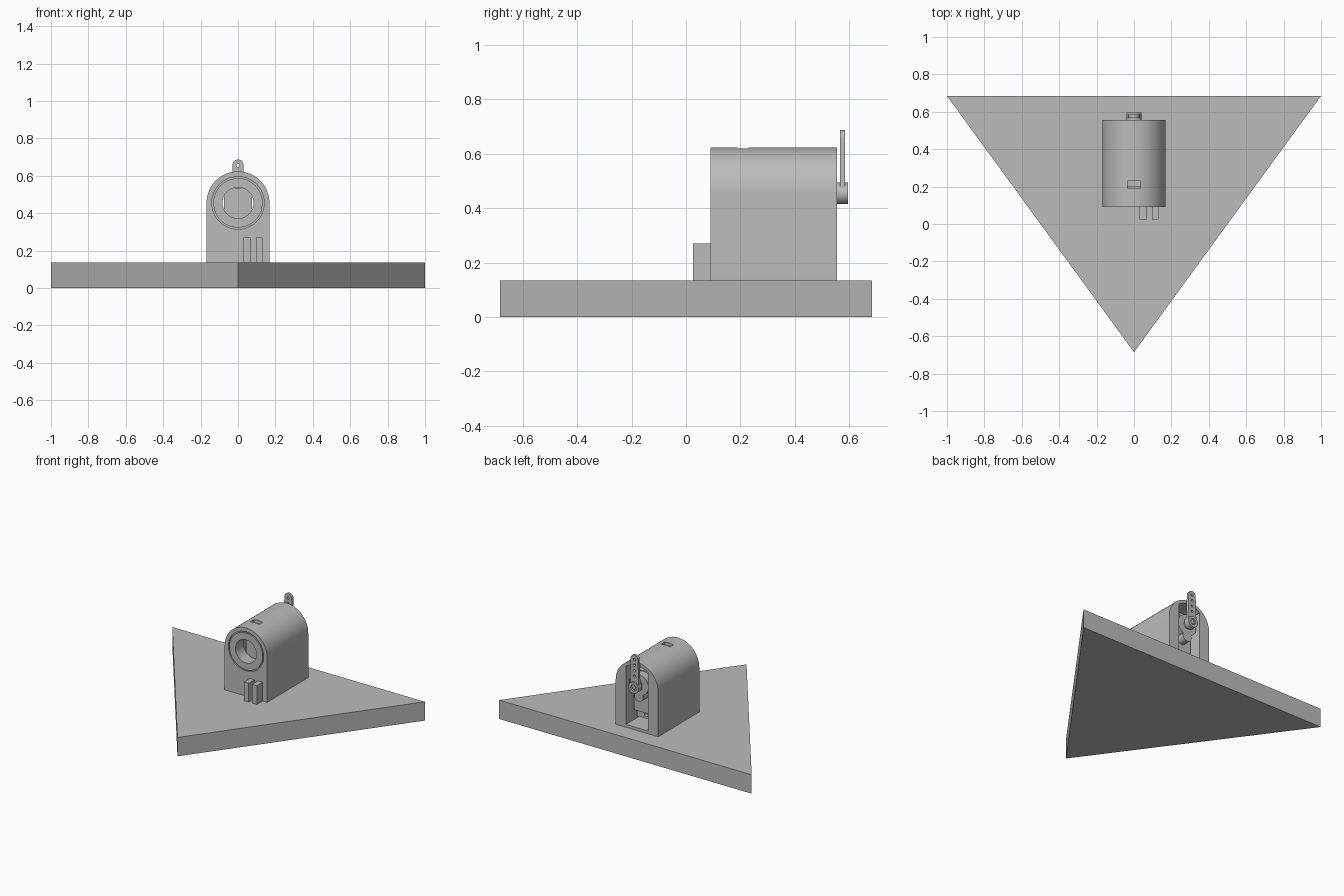
import bpy, bmesh, math
from mathutils import Vector

old = bpy.data.objects.get("Cube")
if old:
    bpy.data.objects.remove(old, do_unlink=True)

grey = bpy.data.materials.new("plain grey")
grey.use_nodes = True
grey.diffuse_color = (0.5, 0.5, 0.5, 1)
grey.node_tree.nodes["Principled BSDF"].inputs["Base Color"].default_value = (0.5, 0.5, 0.5, 1)

AXIS_Z = 0.455          # height of the servo shaft
FLOOR = 0.135           # top of the base


def prism(name, outline, start, end, axis="Y"):
    """Extrude a closed outline along Y (outline is x, z) or Z (outline is x, y)."""
    bm = bmesh.new()
    place = (lambda p: (p[0], start, p[1])) if axis == "Y" else (lambda p: (p[0], p[1], start))
    face = bm.faces.new([bm.verts.new(place(p)) for p in outline])
    out = bmesh.ops.extrude_face_region(bm, geom=[face])
    shift = Vector((0, end - start, 0)) if axis == "Y" else Vector((0, 0, end - start))
    bmesh.ops.translate(bm, verts=[v for v in out["geom"] if isinstance(v, bmesh.types.BMVert)], vec=shift)
    bmesh.ops.recalc_face_normals(bm, faces=bm.faces)
    mesh = bpy.data.meshes.new(name)
    bm.to_mesh(mesh)
    bm.free()
    mesh.materials.append(grey)
    obj = bpy.data.objects.new(name, mesh)
    bpy.context.collection.objects.link(obj)
    return obj


def arc(r, z=AXIS_Z, first=0.0, last=360.0, steps=48, x=0.0):
    count = steps if last - first >= 360 else steps + 1
    angles = [math.radians(first + (last - first) * i / steps) for i in range(count)]
    return [(x + r * math.cos(a), z + r * math.sin(a)) for a in angles]


def rect(x0, x1, z0, z1):
    return [(x0, z0), (x1, z0), (x1, z1), (x0, z1)]


def combine(obj, other, operation="DIFFERENCE"):
    mod = obj.modifiers.new("cut", "BOOLEAN")
    mod.operation, mod.object, mod.solver = operation, other, "EXACT"
    bpy.context.view_layer.objects.active = obj
    bpy.ops.object.modifier_apply(modifier=mod.name)
    bpy.data.objects.remove(other, do_unlink=True)


def smooth(obj):
    bpy.ops.object.select_all(action="DESELECT")
    obj.select_set(True)
    bpy.context.view_layer.objects.active = obj
    bpy.ops.object.shade_smooth_by_angle(angle=math.radians(30))


# Triangular base
prism("base", [(-1, 0.685), (0, -0.685), (1, 0.685)], 0, FLOOR, "Z")

# Arched housing, hollow and open at the back
R = 0.168
housing = prism("housing", [(-R, FLOOR), (R, FLOOR)] + arc(R, last=180), 0.09, 0.555)
cavity = [(-0.088, 0.155), (0.088, 0.155)] + arc(0.145, first=52.6, last=127.4, steps=16)
combine(housing, prism("cavity_cutter", cavity, 0.18, 0.6))
combine(housing, prism("front_hole_cutter", arc(0.083), 0.05, 0.2))
combine(housing, prism("cable_slot_cutter", rect(-0.035, 0.035, 0.55, 0.7), 0.19, 0.23))

# Thin ring groove around the front hole
groove = prism("groove_cutter", arc(0.14), 0.07, 0.1)
combine(groove, prism("groove_core", arc(0.132), 0.05, 0.12))
combine(housing, groove)
smooth(housing)

# Two upright posts at the front
for i, x in enumerate((0.03, 0.095)):
    prism(f"front_post_{i + 1}", rect(x, x + 0.037, FLOOR, 0.27), 0.025, 0.09)

# Servo body, mounting tabs and gear towers
prism("servo_body", rect(-0.075, 0.075, 0.235, 0.535), 0.2, 0.48)
tabs = prism("servo_tabs", rect(-0.075, 0.075, 0.18, 0.59), 0.425, 0.45)
for z in (0.207, 0.563):
    combine(tabs, prism("tab_hole_cutter", arc(0.013, z, steps=20), 0.4, 0.47))
for name, r, z, end in (("gear_tower", 0.075, AXIS_Z, 0.535),
                        ("small_gear_tower", 0.035, 0.37, 0.535),
                        ("output_shaft", 0.028, AXIS_Z, 0.56)):
    smooth(prism(name, arc(r, z), 0.475, end))

# Servo horn: hub and drilled arm
hub = prism("horn_hub", arc(0.04), 0.553, 0.595)
combine(hub, prism("screw_recess", arc(0.022, steps=24), 0.58, 0.62))
smooth(hub)
arm = prism("horn_arm", [(-0.036, AXIS_Z), (0.036, AXIS_Z)] + arc(0.029, 0.658, last=180, steps=20), 0.566, 0.585)
for i in range(4):
    combine(arm, prism("arm_hole_cutter", arc(0.009, 0.655 - i * 0.04, steps=16), 0.55, 0.6))
smooth(arm)
prism("horn_screw", arc(0.014, steps=16), 0.575, 0.588)
